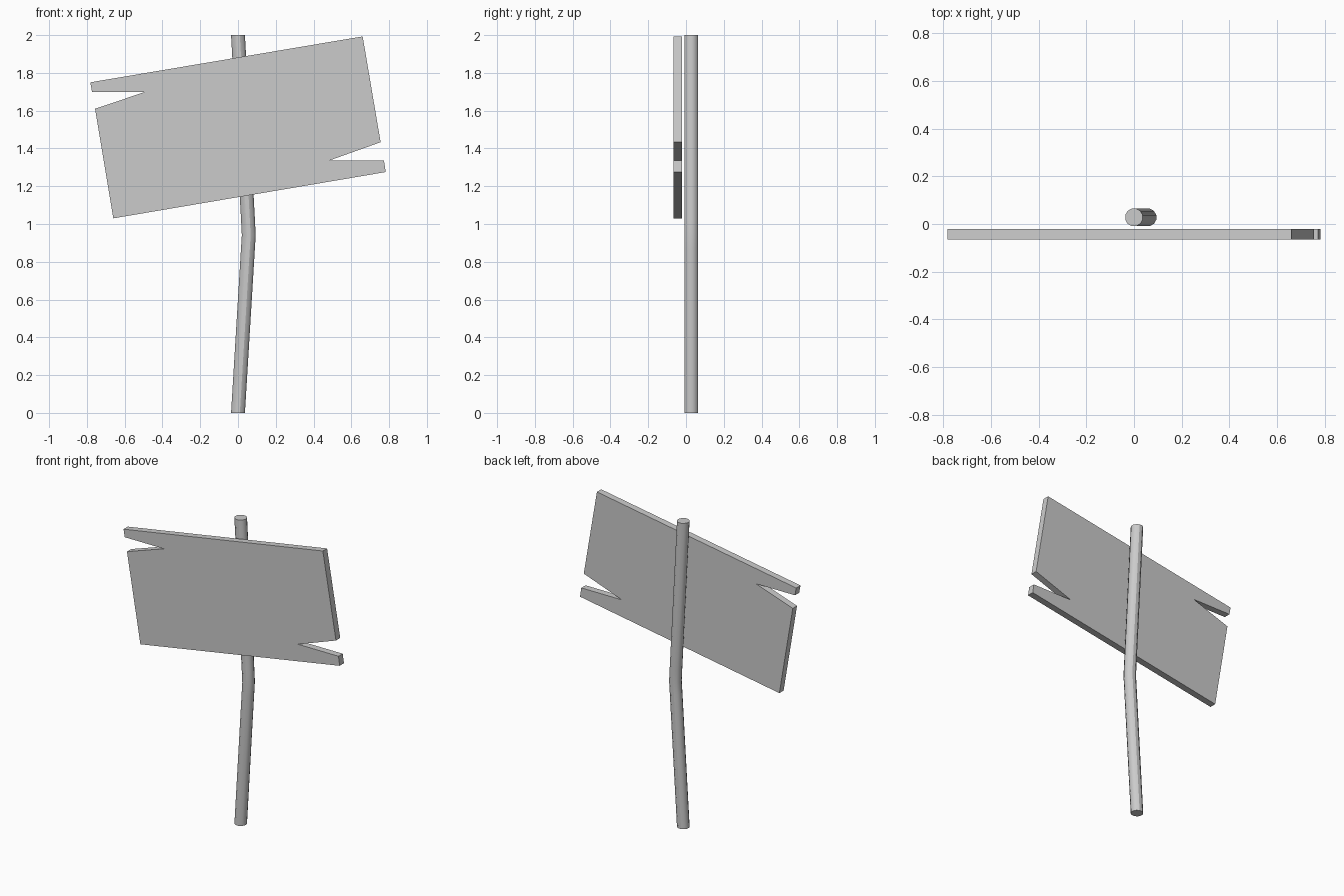
import bpy, bmesh
from math import cos, sin, tau

if "Cube" in bpy.data.objects:
    bpy.data.objects.remove(bpy.data.objects["Cube"])


def finish(name, bm):
    bmesh.ops.recalc_face_normals(bm, faces=bm.faces)
    mesh = bpy.data.meshes.new(name)
    bm.to_mesh(mesh)
    bm.free()
    obj = bpy.data.objects.new(name, mesh)
    bpy.context.collection.objects.link(obj)
    return obj


# Bent post: horizontal rings joined along a kinked path of (x, z)
SIDES, RADIUS, POST_Y = 12, 0.038, 0.028
path = [(0, 0), (0.052, 0.86), (0.057, 0.94), (0.053, 1.02), (0, 2)]
bm = bmesh.new()
rings = [[bm.verts.new((x + RADIUS * cos(tau * (i + 0.5) / SIDES),
                        POST_Y + RADIUS * sin(tau * (i + 0.5) / SIDES), z))
          for i in range(SIDES)] for x, z in path]
for a, b in zip(rings, rings[1:]):
    for i in range(SIDES):
        j = (i + 1) % SIDES
        bm.faces.new((a[i], a[j], b[j], b[i]))
bm.faces.new(rings[0])
bm.faces.new(rings[-1])
post = finish("post", bm)
bpy.context.view_layer.objects.active = post
post.select_set(True)
bpy.ops.object.shade_smooth_by_angle()

# Tilted board with a splintered notch at each end, extruded backwards
outline = [(0.66, 1.993), (0.755, 1.433), (0.48, 1.335), (0.773, 1.335),
           (0.782, 1.275), (-0.66, 1.03), (-0.757, 1.61), (-0.49, 1.70),
           (-0.773, 1.70), (-0.782, 1.75)]
bm = bmesh.new()
face = bm.faces.new([bm.verts.new((x, -0.066, z)) for x, z in outline])
ext = bmesh.ops.extrude_face_region(bm, geom=[face], use_keep_orig=True)
bmesh.ops.translate(bm, vec=(0, 0.044, 0),
                    verts=[g for g in ext["geom"] if isinstance(g, bmesh.types.BMVert)])
finish("sign_board", bm)
